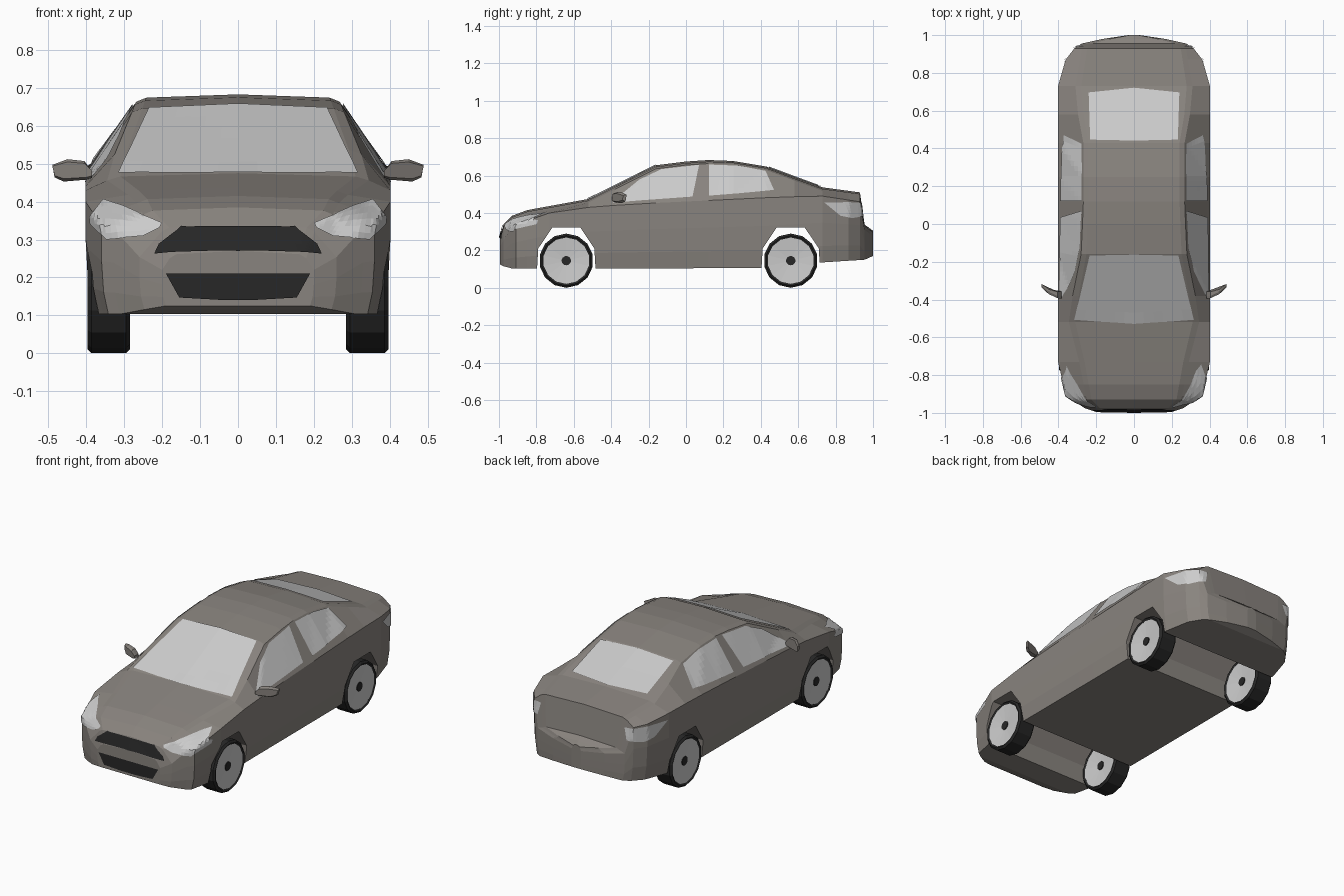
import bpy, bmesh, math
from mathutils import Vector
from mathutils.bvhtree import BVHTree

if "Cube" in bpy.data.objects:
    bpy.data.objects.remove(bpy.data.objects["Cube"])


def material(name, rgb):
    m = bpy.data.materials.new(name)
    m.diffuse_color = (*rgb, 1)
    m.use_nodes = True
    m.node_tree.nodes["Principled BSDF"].inputs["Base Color"].default_value = m.diffuse_color
    return m


PAINT = material("paint", (0.25, 0.23, 0.21))
GLASS = material("glass", (0.55, 0.55, 0.55))
BLACK = material("black", (0.02, 0.02, 0.02))
METAL = material("metal", (0.6, 0.6, 0.6))


def finish(bm, name, mat, closed=True):
    if closed:
        bmesh.ops.remove_doubles(bm, verts=bm.verts, dist=1e-5)
        bmesh.ops.recalc_face_normals(bm, faces=bm.faces)
    me = bpy.data.meshes.new(name)
    bm.to_mesh(me)
    bm.free()
    me.materials.append(mat)
    ob = bpy.data.objects.new(name, me)
    bpy.context.collection.objects.link(ob)
    return ob


def skin(bm, rings, caps=True):
    vs = [[bm.verts.new(p) for p in r] for r in rings]
    n = len(vs[0])
    for a, b in zip(vs, vs[1:]):
        for i in range(n):
            j = (i + 1) % n
            bm.faces.new((a[i], a[j], b[j], b[i]))
    if caps:
        bm.faces.new(vs[0])
        bm.faces.new(vs[-1][::-1])


def interp(table, y):
    for (a, u), (b, v) in zip(table, table[1:]):
        if y <= b:
            t = max(0, (y - a) / (b - a))
            return u + (v - u) * t
    return table[-1][1]


# Guide curves of the body, each running from front to back (y, value)
TOP = [(-.995, .27), (-.975, .34), (-.93, .385), (-.85, .415), (-.73, .437), (-.52, .475),
       (-.38, .545), (-.16, .655), (0, .675), (.12, .683), (.25, .678), (.43, .648),
       (.58, .592), (.73, .537), (.93, .51), (.955, .338), (1, .305)]
BOTTOM = [(-.995, .125), (-.95, .103), (.45, .105), (.72, .135), (.955, .15), (1, .17)]
PLAN = [(-.995, .2), (-.975, .26), (-.91, .36), (-.73, .402), (.73, .402), (.87, .362),
        (.95, .30), (.98, .165), (1, .03)]
BELT = [(-.995, .22), (-.93, .33), (-.73, .40), (-.52, .43), (-.3, .447), (.5, .485),
        (.73, .49), (.93, .46), (.955, .31), (1, .275)]
RAIL = [(-.995, .18), (-.93, .25), (-.73, .29), (-.52, .345), (-.38, .325), (-.16, .28),
        (.1, .268), (.43, .268), (.6, .30), (.73, .31), (.93, .275), (.955, .25),
        (.98, .14), (1, .025)]
DROP = 0.019


def section(y):
    top, bot, p, belt, rail = (interp(t, y) for t in (TOP, BOTTOM, PLAN, BELT, RAIL))
    h = belt - bot
    half = [(p * .95, bot), (p * .985, bot + h * .25), (p, bot + h * .6), (p, belt),
            (rail, top - DROP), (rail * .9, top - DROP * .45)]
    right = [Vector((x, y, z)) for x, z in half]
    left = [Vector((-v.x, v.y, v.z)) for v in reversed(right)]
    return right + [Vector((0, y, top))] + left


# Body shell
stations = [-.995, -.975, -.93, -.91, -.85, -.73, -.52, -.38, -.16, 0, .12, .25, .43,
            .58, .73, .87, .93, .955, .98, 1]
bm = bmesh.new()
skin(bm, [section(y) for y in stations])
bmesh.ops.recalc_face_normals(bm, faces=bm.faces)
surface = BVHTree.FromBMesh(bm)
body = finish(bm, "body", PAINT)

# Wheel arches cut right through the body
AXLES = {"front": -.64, "rear": .56}
ARCH = [(-.165, -.05), (-.15, .21), (-.075, .322), (.075, .322), (.15, .21), (.165, -.05)]
for label, cy in AXLES.items():
    bm = bmesh.new()
    skin(bm, [[(x, cy + y, z) for y, z in ARCH] for x in (-.6, .6)])
    cutter = finish(bm, label + "_arch_cutter", PAINT)
    cutter.hide_render = True
    mod = body.modifiers.new("arch", 'BOOLEAN')
    mod.operation, mod.object, mod.solver = 'DIFFERENCE', cutter, 'EXACT'
    bpy.context.view_layer.objects.active = body
    bpy.ops.object.modifier_apply(modifier=mod.name)
    bpy.data.objects.remove(cutter)


def panel(name, upper, lower, out, mat, cols=6, rows=6, lift=.005):
    """Strip between two polylines, projected onto the body."""
    out = Vector(out).normalized()
    line = lambda pts: [Vector(a).lerp(Vector(b), k / cols) for a, b in zip(pts, pts[1:])
                        for k in range(cols)] + [Vector(pts[-1])]
    bm = bmesh.new()
    grid = []
    for a, b in zip(line(upper), line(lower)):
        col = []
        for r in range(rows + 1):
            p = a.lerp(b, r / rows)
            hit, nor, _, _ = surface.ray_cast(p + out * 2, -out)
            col.append(bm.verts.new(hit + nor * lift) if hit else None)
        grid.append(col)
    for a, b in zip(grid, grid[1:]):
        for i in range(rows):
            q = (a[i], b[i], b[i + 1], a[i + 1])
            if None not in q:
                f = bm.faces.new(q)
                f.normal_update()
                if f.normal.dot(out) < 0:
                    f.normal_flip()
    return finish(bm, name, mat, closed=False)


# Windscreen and rear window
panel("windscreen", [(-.235, -.165, 0), (0, -.16, 0), (.235, -.165, 0)],
      [(-.315, -.505, 0), (0, -.528, 0), (.315, -.505, 0)], (0, 0, 1), GLASS)
panel("rear_window", [(-.232, .445, 0), (0, .44, 0), (.232, .445, 0)],
      [(-.24, .695, 0), (0, .72, 0), (.24, .695, 0)], (0, 0, 1), GLASS)

# Grilles
sym = lambda pts: [(-x, -1, z) for x, z in pts] + [(x, -1, z) for x, z in pts[::-1]]
panel("upper_grille", sym([(.208, .288), (.15, .333), (.05, .335)]),
      sym([(.22, .262), (.18, .266), (.05, .27)]), (0, -1, 0), BLACK)
panel("lower_grille", sym([(.19, .21), (.05, .21)]),
      sym([(.155, .147), (.05, .141)]), (0, -1, 0), BLACK)

MIRROR = [(.385, .463), (.40, .458), (.46, .453), (.484, .464), (.49, .497),
          (.45, .512), (.405, .507), (.385, .48)]
for s, side in ((1, "right"), (-1, "left")):
    sidepts = lambda pts: [(s * .4, y, z) for y, z in pts]
    # Door windows
    panel(side + "_front_window", sidepts([(-.385, .465), (-.25, .575), (-.13, .632), (.07, .655)]),
          sidepts([(-.39, .452), (-.25, .464), (-.1, .475), (.035, .485)]), (s, 0, 0), GLASS)
    panel(side + "_rear_window", sidepts([(.122, .656), (.28, .65), (.425, .622)]),
          sidepts([(.122, .49), (.28, .502), (.47, .52)]), (s, 0, 0), GLASS)
    # Headlight and tail light
    front = lambda pts: [(s * x, -1, z) for x, z in pts]
    panel(side + "_headlight", front([(.20, .342), (.30, .385), (.355, .403), (.388, .36)]),
          front([(.205, .33), (.25, .308), (.345, .30), (.386, .34)]), (0, -1, 0), METAL)
    corner = lambda pts: [(s * x, y, z) for x, y, z in pts]
    panel(side + "_tail_light", corner([(.40, .74, .455), (.365, .87, .458), (.26, .93, .452)]),
          corner([(.38, .83, .385), (.355, .89, .372), (.28, .94, .385)]), (s, 1, 0), METAL)
    # Door mirror, swept backwards towards the tip
    sweep = lambda x: -.395 + 5.5 * (x - .385) ** 2
    bm = bmesh.new()
    skin(bm, [[(s * x, sweep(x), .483 + (z - .483) * .75) for x, z in MIRROR],
              [(s * x, sweep(x) + .012, z) for x, z in MIRROR],
              [(s * x, sweep(x) + .038 - .2 * (x - .385), z) for x, z in MIRROR]])
    finish(bm, side + "_mirror", PAINT)


def lathe(name, profile, centre, s, mat, n=14):
    bm = bmesh.new()
    cx, cy, cz = centre
    rings = [[(cx + s * a, cy + r * math.sin(2 * math.pi * k / n),
               cz - r * math.cos(2 * math.pi * k / n)) for r, a in profile] for k in range(n + 1)]
    skin(bm, rings, caps=False)
    return finish(bm, name, mat)


# Wheels: tyre, dished rim and hub cap
TYRE = [(.124, -.05), (.134, -.056), (.145, -.046), (.145, .046), (.134, .056), (.124, .05)]
RIM = [(0, -.038), (.125, -.05), (.125, .05), (0, .038)]
HUB = [(0, -.045), (.025, -.045), (.025, .045), (0, .045)]
for label, cy in AXLES.items():
    for s, side in ((1, "right"), (-1, "left")):
        c = (s * .341, cy, .145)
        lathe(f"{label}_{side}_tyre", TYRE, c, s, BLACK)
        lathe(f"{label}_{side}_rim", RIM, c, s, METAL)
        lathe(f"{label}_{side}_hub", HUB, c, s, BLACK)
